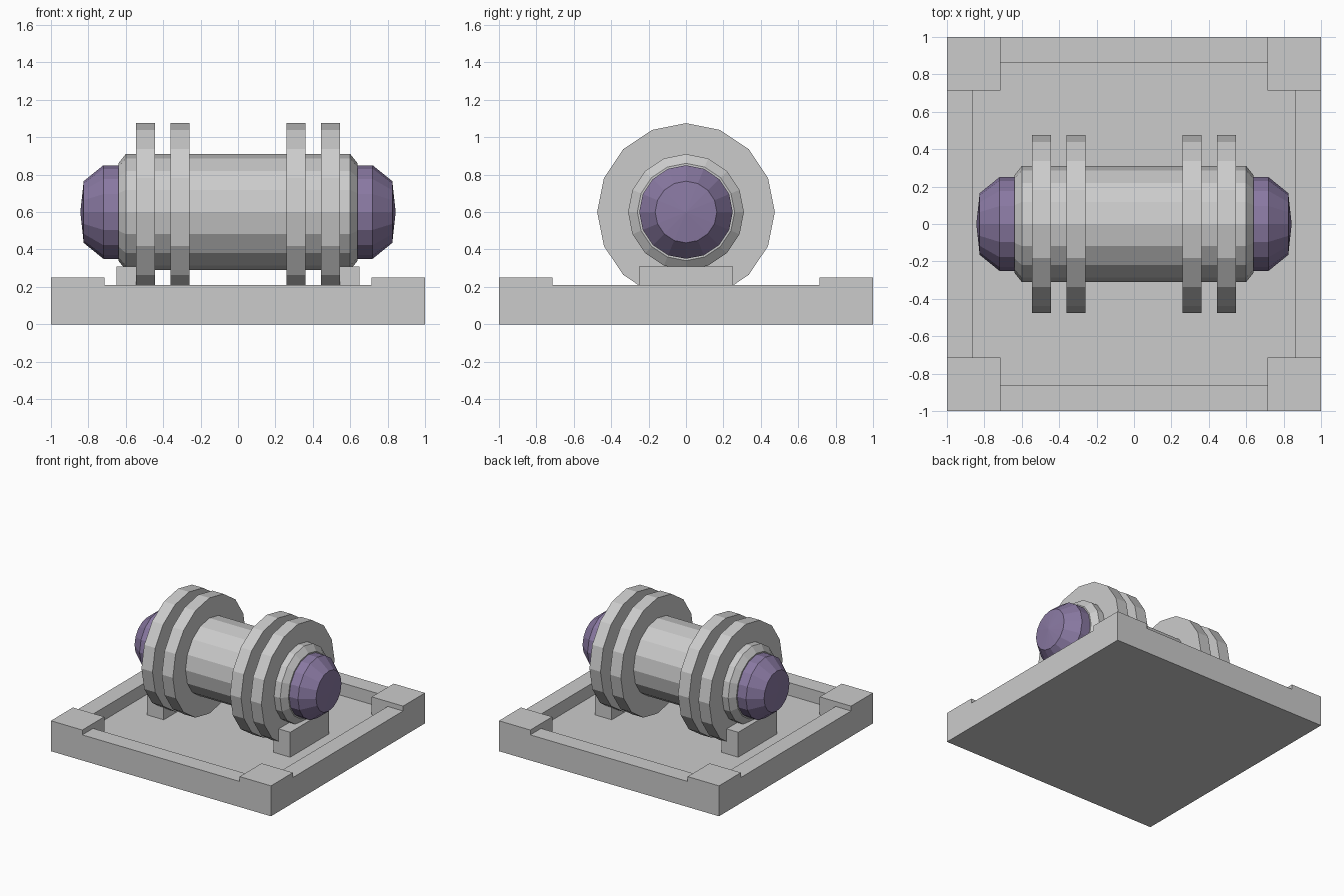
import bpy, bmesh
from math import sin, cos, pi

if "Cube" in bpy.data.objects:
    bpy.data.objects.remove(bpy.data.objects["Cube"])

AXLE_Z = 0.6
SIDES = 16


def finish(name, bm, mat=None):
    bmesh.ops.recalc_face_normals(bm, faces=bm.faces[:])
    mesh = bpy.data.meshes.new(name)
    bm.to_mesh(mesh)
    bm.free()
    obj = bpy.data.objects.new(name, mesh)
    bpy.context.collection.objects.link(obj)
    if mat:
        mesh.materials.append(mat)
    return obj


def lathe(name, profile, mat=None):
    """Revolve (x, radius) points around the horizontal axle; radius 0 makes a tip."""
    bm = bmesh.new()
    rings = []
    for x, r in profile:
        if r == 0:
            rings.append([bm.verts.new((x, 0, AXLE_Z))] * SIDES)
        else:
            rings.append([bm.verts.new((x, r * sin(2 * pi * k / SIDES),
                                        AXLE_Z + r * cos(2 * pi * k / SIDES)))
                          for k in range(SIDES)])
    for a, b in zip(rings, rings[1:]):
        for k in range(SIDES):
            n = (k + 1) % SIDES
            quad = dict.fromkeys([a[k], a[n], b[n], b[k]])
            bm.faces.new(list(quad))
    for ring, (x, r) in ((rings[0], profile[0]), (rings[-1], profile[-1])):
        if r > 0:
            bm.faces.new(ring)
    return finish(name, bm, mat)


def box(name, lo, hi):
    bm = bmesh.new()
    bmesh.ops.create_cube(bm, size=1)
    for v in bm.verts:
        v.co = [(l + h) / 2 + c * (h - l) for l, h, c in zip(lo, hi, v.co)]
    return finish(name, bm)


def raise_faces(bm, z_from, z_to, test, keep=False):
    """Extrude the level faces at z_from that pass the test up to z_to."""
    faces = [f for f in bm.faces
             if all(abs(v.co.z - z_from) < 1e-5 for v in f.verts)
             and test(*(abs(c) for c in f.calc_center_median().xy))]
    out = bmesh.ops.extrude_face_region(bm, geom=faces, use_keep_orig=keep)
    for g in out["geom"]:
        if isinstance(g, bmesh.types.BMVert):
            g.co.z = z_to
    if not keep:
        old = [f for f in faces if f.is_valid]
        if old:
            bmesh.ops.delete(bm, geom=old, context='FACES_ONLY')


# Base tray: floor, raised rim, higher square corners
cuts = [-1, -0.86, -0.715, 0.715, 0.86, 1]
bm = bmesh.new()
grid = [[bm.verts.new((x, y, 0)) for x in cuts] for y in cuts]
for j in range(5):
    for i in range(5):
        bm.faces.new((grid[j][i], grid[j][i + 1], grid[j + 1][i + 1], grid[j + 1][i]))


def is_corner(x, y):
    return min(x, y) > 0.715


raise_faces(bm, 0, 0.105, lambda x, y: True, keep=True)
raise_faces(bm, 0.105, 0.21, lambda x, y: max(x, y) > 0.86 or is_corner(x, y))
raise_faces(bm, 0.21, 0.25, is_corner)
finish("base_tray", bm)

# Main drum with chamfered ends
lathe("drum", [(-0.64, 0.26), (-0.6, 0.31), (0.6, 0.31), (0.64, 0.26)])

purple = bpy.data.materials.new("purple")
purple.diffuse_color = (0.25, 0.19, 0.36, 1)
purple.use_nodes = True
purple.node_tree.nodes["Principled BSDF"].inputs["Base Color"].default_value = purple.diffuse_color

for side, s in (("left", -1), ("right", 1)):
    # Paired flanges
    for label, x in (("inner", 0.31), ("outer", 0.495)):
        lathe(f"{side}_{label}_flange",
              [(s * (x - 0.05), 0.475), (s * (x + 0.05), 0.475)])
    # Coloured end cap
    lathe(f"{side}_end_cap", [(s * x, r) for x, r in
          ((0.63, 0.25), (0.72, 0.25), (0.825, 0.165), (0.843, 0))], purple)
    # Support block under the drum end
    x0, x1 = sorted((s * 0.5, s * 0.65))
    box(f"{side}_support", (x0, -0.25, 0.1), (x1, 0.25, 0.31))
